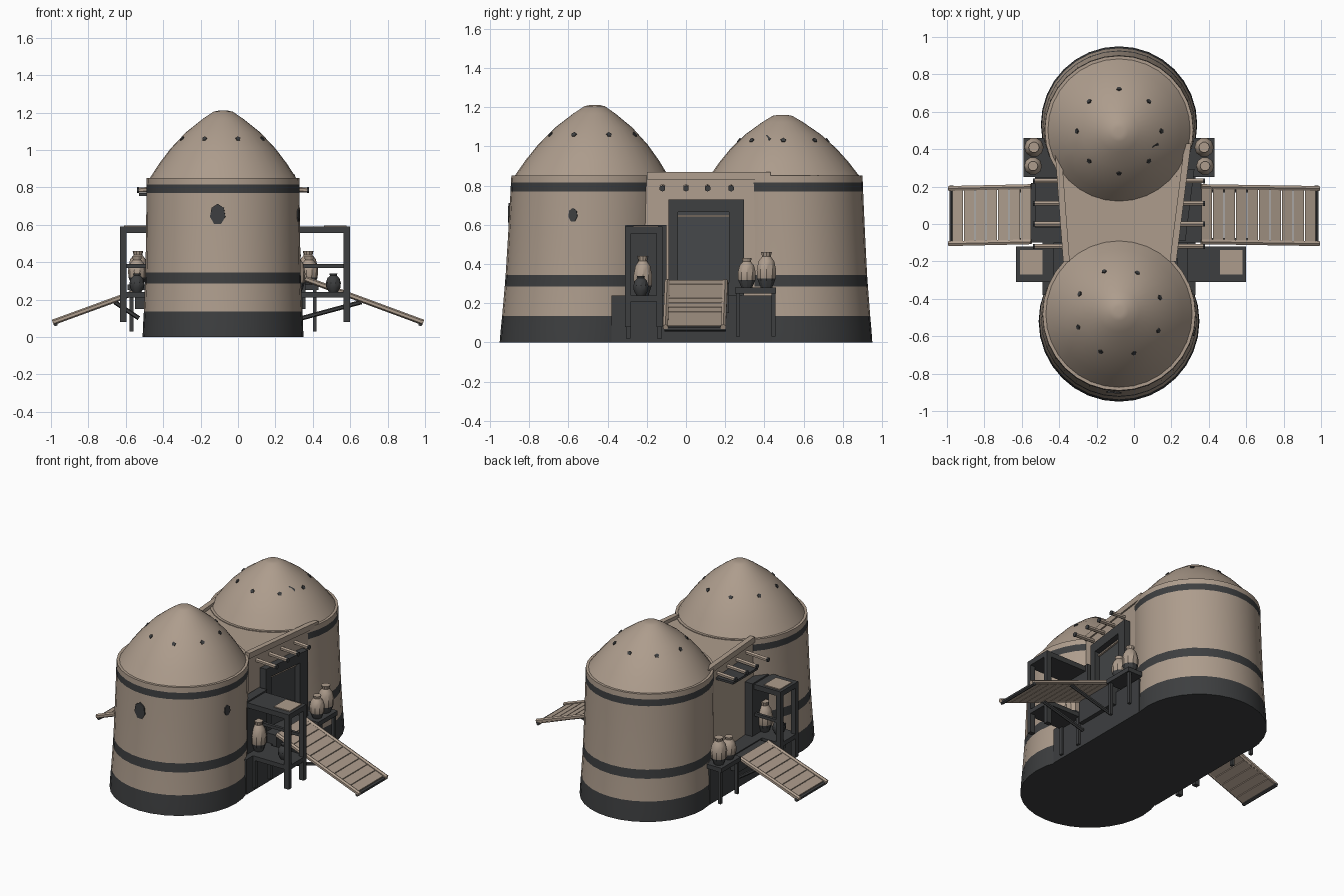
import bpy, bmesh, math
from mathutils import Vector

if "Cube" in bpy.data.objects:
    bpy.data.objects.remove(bpy.data.objects["Cube"])


def material(name, rgb):
    m = bpy.data.materials.new(name)
    m.diffuse_color = (*rgb, 1)
    m.use_nodes = True
    m.node_tree.nodes["Principled BSDF"].inputs["Base Color"].default_value = m.diffuse_color
    return m


SAND = material("sand plaster", (0.42, 0.335, 0.265))
SLATE = material("dark slate", (0.047, 0.049, 0.051))
DOOR = material("door grey", (0.06, 0.064, 0.068))
MATS = [SAND, SLATE, DOOR]


def finish(name, bm):
    bmesh.ops.recalc_face_normals(bm, faces=bm.faces)
    me = bpy.data.meshes.new(name)
    bm.to_mesh(me)
    bm.free()
    ob = bpy.data.objects.new(name, me)
    for m in MATS:
        me.materials.append(m)
    bpy.context.collection.objects.link(ob)
    return ob


def lathe(name, cx, cy, profile, n=32, lean=0.0, dark=lambda z: False):
    """Revolve (radius, z) points; lean shifts y with height; dark bands by height."""
    bm = bmesh.new()
    rings = []
    for r, z in profile:
        rings.append([bm.verts.new((cx + r * math.cos(2 * math.pi * i / n),
                                    cy + lean * z + r * math.sin(2 * math.pi * i / n), z))
                      for i in range(n)])
    for k in range(len(rings) - 1):
        a, b = rings[k], rings[k + 1]
        zm = (profile[k][1] + profile[k + 1][1]) / 2
        for i in range(n):
            j = (i + 1) % n
            bm.faces.new((a[i], a[j], b[j], b[i])).material_index = int(dark(zm))
    bm.faces.new(rings[0]).material_index = int(dark(profile[0][1]))
    bm.faces.new(rings[-1]).material_index = int(dark(profile[-1][1]))
    return finish(name, bm)


def prism(name, pts, z0, z1, mat=0):
    """Extrude an outline in plan between two heights."""
    bm = bmesh.new()
    lo = [bm.verts.new((x, y, z0)) for x, y in pts]
    hi = [bm.verts.new((x, y, z1)) for x, y in pts]
    bm.faces.new(lo)
    bm.faces.new(hi)
    for i in range(len(pts)):
        j = (i + 1) % len(pts)
        bm.faces.new((lo[i], lo[j], hi[j], hi[i]))
    for f in bm.faces:
        f.material_index = mat
    return finish(name, bm)


def slab(name, x0, x1, y0, y1, z0, z1, mat=0):
    return prism(name, [(x0, y0), (x1, y0), (x1, y1), (x0, y1)], z0, z1, mat)


def pole(name, a, b, r, mat=0, n=6, sx=1, sy=1):
    """Round bar between two points; also used for thin plates."""
    a, b = Vector(a), Vector(b)
    bm = bmesh.new()
    bmesh.ops.create_cone(bm, cap_ends=True, segments=n, radius1=r, radius2=r,
                          depth=(b - a).length)
    bmesh.ops.scale(bm, vec=(sx, sy, 1), verts=bm.verts)
    for f in bm.faces:
        f.material_index = mat
    ob = finish(name, bm)
    ob.rotation_mode = 'QUATERNION'
    ob.rotation_quaternion = (b - a).to_track_quat('Z', 'Y')
    ob.location = (a + b) / 2
    return ob


# Two domed towers with painted bands
def banded(z):
    return z < 0.135 or 0.285 < z < 0.345 or 0.77 < z < 0.815


CX = -0.08
WALL = [(1.0, 0), (0.995, 0.06), (0.985, 0.135), (0.97, 0.285), (0.965, 0.345), (0.957, 0.56),
        (0.952, 0.77), (0.952, 0.815), (0.95, 0.85)]
DOME = [(0.91, 0.0), (0.79, 0.22), (0.65, 0.44), (0.46, 0.68), (0.25, 0.88),
        (0.12, 0.985), (0.06, 1.0)]


def tower(name, cy, radius, top, lean, spots):
    prof = [(r * radius, z) for r, z in WALL]
    prof += [(r * radius, 0.85 + h * (top - 0.85)) for r, h in DOME]
    lathe(name, CX, cy, prof, 32, lean, banded)
    # small vent holes around the dome
    z = 0.85 + 0.58 * (top - 0.85)
    for i, deg in enumerate(spots):
        a = math.radians(deg)
        d = Vector((math.cos(a), math.sin(a), 0))
        p = Vector((CX, cy + lean * z, z)) + d * radius * 0.54
        nrm = (d + Vector((0, 0, 0.75))).normalized()
        pole(f"{name}_vent_{i}", p - nrm * 0.004, p + nrm * 0.005, 0.014, 1, 5)


tower("front_tower", -0.52, 0.43, 1.21, 0.045, range(20, 380, 45))
tower("back_tower", 0.532, 0.418, 1.16, -0.035, range(0, 360, 45))
pole("back_dome_hatch", (0.108, 0.405, 1.025), (0.115, 0.40, 1.032), 0.035, 1, 5)


# Tower windows
def window(name, deg, z, w, h):
    a = math.radians(deg)
    d = Vector((math.cos(a), math.sin(a), 0))
    p = Vector((CX, -0.52 + 0.045 * z, z)) + d * 0.409
    pole(name, p - d * 0.003, p + d * 0.006, 1, 1, 7, w, h)


window("front_window", -94, 0.655, 0.042, 0.057)
window("right_window", -12, 0.65, 0.024, 0.036)

# Middle hall: dark footing, walls, roof parapets
slab("hall_footing", -0.49, 0.33, -0.38, 0.44, 0, 0.24, 1)


def wall_r(y):
    return 0.21 + 0.125 * (y + 0.25)


def wall_l(y):
    return -0.365 - 0.075 * (y + 0.25)


prism("hall_walls", [(wall_l(-.25), -.25), (wall_r(-.25), -.25), (wall_r(.43), .43),
                     (wall_l(.43), .43)], 0.2, 0.845)
for nm, w, s in (("right", wall_r, 1), ("left", wall_l, -1)):
    prism(f"{nm}_parapet", [(w(-.2) - s * .025, -.2), (w(-.2) + s * .01, -.2),
                            (w(.43) + s * .01, .43), (w(.43) - s * .025, .43)], 0.83, 0.868)


# Doorway on the right wall
def on_wall(name, y0, y1, z0, z1, out, mat):
    prism(name, [(wall_r(y0) - .02, y0), (wall_r(y0) + out, y0),
                 (wall_r(y1) + out, y1), (wall_r(y1) - .02, y1)], z0, z1, mat)


on_wall("door_panel", -0.05, 0.23, 0.24, 0.67, 0.008, 2)
on_wall("door_post_front", -0.09, -0.04, 0.24, 0.67, 0.045, 1)
on_wall("door_post_back", 0.22, 0.295, 0.24, 0.67, 0.045, 1)
on_wall("door_lintel", -0.09, 0.295, 0.665, 0.73, 0.045, 1)
on_wall("door_trim", -0.04, 0.22, 0.64, 0.65, 0.02, 0)


def jar(name, x, y, z, r, h, mat):
    prof = [(.6, 0), (.95, .25), (1, .5), (.8, .75), (.45, .88), (.55, 1)]
    lathe(name, x, y, [(a * r, z + b * h) for a, b in prof], 10,
          dark=(lambda q: mat == 1 or q < z + .3 * h))


# Matching porch, ramp, canopy, shelf and jars on each side
def side(nm, s, inner, porch, wall, out, shelf):
    def sl(name, a, b, *rest):
        slab(f"{nm}_{name}", min(a * s, b * s), max(a * s, b * s), *rest)

    def pl(name, a, b, r, mat):
        pole(f"{nm}_{name}", (a[0] * s, a[1], a[2]), (b[0] * s, b[1], b[2]), r, mat)

    def ramp_z(x):
        return 0.075 + 0.38 * (0.98 - x)

    # porch and ramp
    sl("porch", inner - .02, porch, -0.1, 0.22, 0.15, ramp_z(porch) - 0.005, 1)
    for k, y in enumerate((-0.095, 0.2)):
        y2 = y - 0.01
        pl(f"ramp_rail_{k}", (porch, y, ramp_z(porch)), (0.99, y2, 0.078), 0.015, 0)
        pl(f"ramp_strut_{k}", (porch - .02, y * .9, 0.1), (0.66, y * .9, ramp_z(.66) - .01), 0.012, 1)
    count = round((0.96 - porch) / 0.06)
    step = (0.975 - porch) / count
    for k in range(count):
        x0, x1 = porch + k * step, porch + (k + 1) * step - 0.005
        bm = bmesh.new()
        v = [bm.verts.new((x * s, y, ramp_z(x) + dz)) for dz in (-.01, .008)
             for x, y in ((x0, -.1), (x1, -.1), (x1, .2), (x0, .2))]
        for q in ((0, 1, 2, 3), (4, 5, 6, 7), (0, 1, 5, 4), (1, 2, 6, 5), (2, 3, 7, 6), (3, 0, 4, 7)):
            bm.faces.new([v[i] for i in q])
        finish(f"{nm}_ramp_plank_{k}", bm)
    pl("ramp_foot", (0.975, -0.11, 0.07), (0.975, 0.205, 0.07), 0.013, 1)

    # canopy stall beside the front tower
    sl("stall_floor", wall, out, -0.31, -0.12, 0.21, 0.24, 1)
    sl("stall_back", inner - .02, inner + .04, -0.31, -0.1, 0.2, 0.6, 1)
    sl("canopy", wall, out, -0.31, -0.12, 0.555, 0.59, 1)
    sl("canopy_cover", out - 0.14, out - 0.02, -0.27, -0.14, 0.588, 0.596, 0)
    for k, y in enumerate((-0.295, -0.135)):
        sl(f"canopy_post_{k}", out - 0.035, out, y - .015, y + .015, 0.08, 0.57, 1)
        sl(f"stall_leg_{k}", wall + 0.07, wall + 0.095, y - .012, y + .012, 0.02, 0.22, 1)
    sl("stall_rail", wall, out, -0.145, -0.125, 0.37, 0.39, 1)
    jar(f"{nm}_stall_jar_tall", s * (wall + 0.06), -0.22, 0.24, 0.05, 0.2, 0)
    jar(f"{nm}_stall_jar_small", s * (out - 0.09), -0.23, 0.24, 0.04, 0.1, 1)

    # jar shelf beside the back tower
    sl("shelf", inner, shelf, 0.25, 0.46, 0.25, 0.28, 1)
    for k, y in enumerate((0.265, 0.445)):
        sl(f"shelf_leg_{k}", shelf - .03, shelf - .01, y - .01, y + .01, 0.03, 0.26, 1)
    jar(f"{nm}_shelf_jar_front", s * (shelf - 0.05), 0.31, 0.28, 0.048, 0.15, 0)
    jar(f"{nm}_shelf_jar_back", s * (shelf - 0.055), 0.41, 0.28, 0.052, 0.18, 0)

    # roof beams
    for k, y in enumerate((-0.12, 0.0, 0.11, 0.23)):
        pl(f"roof_beam_{k}", (inner - .06, y, 0.795), (shelf - 0.06, y, 0.785), 0.014, 0)
        pl(f"beam_tip_{k}", (shelf - 0.06, y, 0.785), (shelf - 0.05, y, 0.785), 0.016, 1)


side("right", 1, 0.25, 0.36, 0.25, 0.60, 0.43)
side("left", -1, 0.39, 0.55, 0.38, 0.63, 0.59)
slab("left_beam_tray", -0.53, -0.38, -0.02, 0.25, 0.755, 0.77, 1)

# Smooth the round forms, keep the corners crisp
bpy.ops.object.select_all(action='SELECT')
bpy.context.view_layer.objects.active = bpy.data.objects["front_tower"]
bpy.ops.object.shade_smooth_by_angle(angle=math.radians(32))
